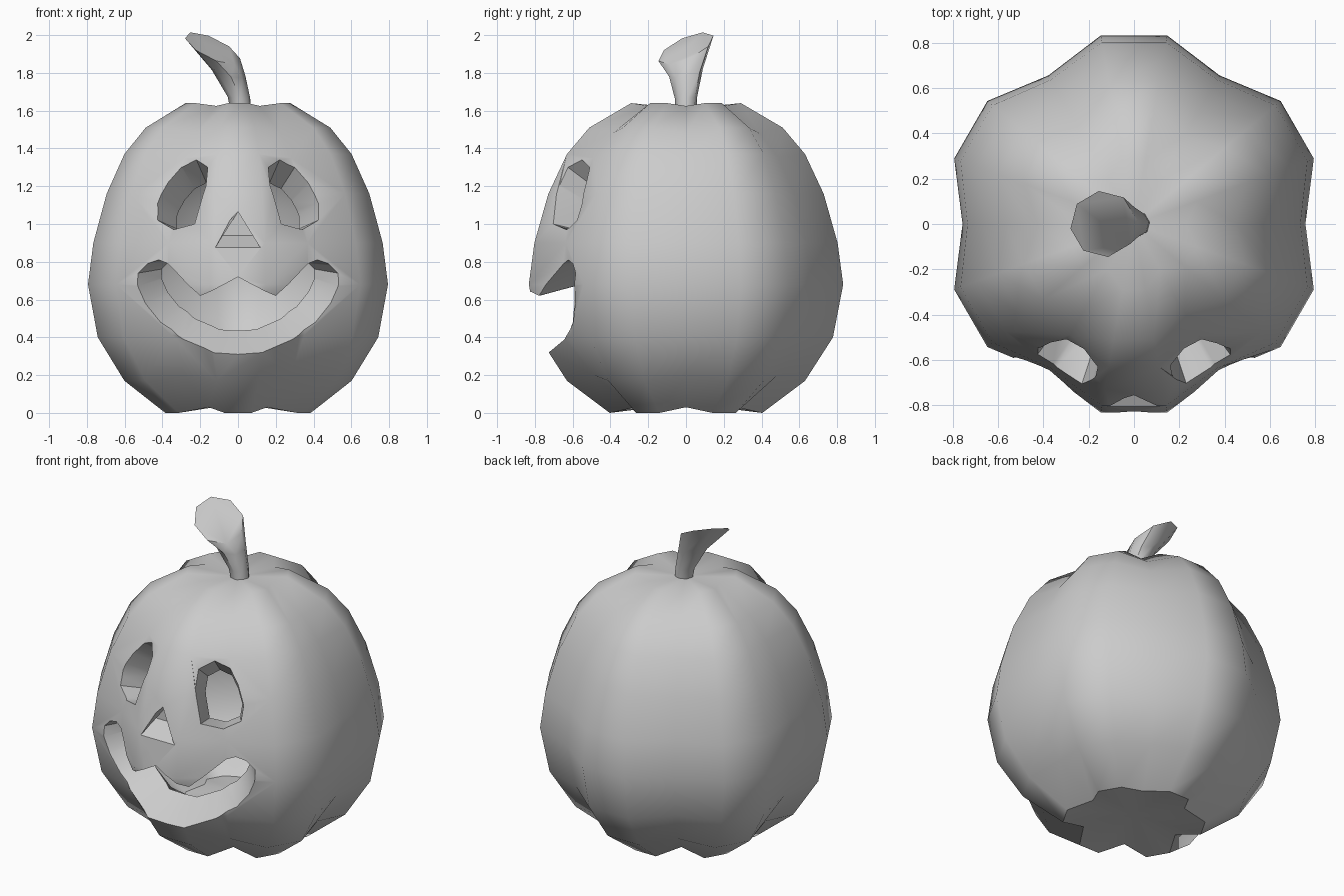
import bpy, bmesh, math
from mathutils import Vector
from mathutils.bvhtree import BVHTree

if "Cube" in bpy.data.objects:
    bpy.data.objects.remove(bpy.data.objects["Cube"])

grey = bpy.data.materials.new("plain_grey")
grey.use_nodes = True
COLOUR = (0.6, 0.6, 0.6, 1)
grey.diffuse_color = COLOUR
grey.node_tree.nodes["Principled BSDF"].inputs["Base Color"].default_value = COLOUR

CENTRE = Vector((0, 0, 0.83))


def make_object(name, bm):
    bmesh.ops.recalc_face_normals(bm, faces=bm.faces)
    mesh = bpy.data.meshes.new(name)
    bm.to_mesh(mesh)
    bm.free()
    mesh.materials.append(grey)
    obj = bpy.data.objects.new(name, mesh)
    bpy.context.collection.objects.link(obj)
    return obj


def loft(name, rings, bottom=None, top=None):
    """Skin rings of points; close the ends with a fan or a single face."""
    bm = bmesh.new()
    loops = [[bm.verts.new(p) for p in ring] for ring in rings]
    n = len(loops[0])
    for a, b in zip(loops, loops[1:]):
        for i in range(n):
            j = (i + 1) % n
            bm.faces.new((a[i], a[j], b[j], b[i]))
    for loop, tip in ((loops[0], bottom), (loops[-1], top)):
        if tip is None:
            bm.faces.new(loop)
        else:
            v = bm.verts.new(tip)
            for i in range(n):
                bm.faces.new((loop[i], loop[(i + 1) % n], v))
    return make_object(name, bm)


# Ribbed body: ridge radius, ridge height, valley radius, valley height
PROFILE = [
    (0.41, 0.00, 0.31, 0.03), (0.64, 0.17, 0.56, 0.20),
    (0.79, 0.40, 0.70, 0.41), (0.845, 0.68, 0.757, 0.68),
    (0.815, 0.90, 0.735, 0.90), (0.74, 1.16, 0.665, 1.15),
    (0.64, 1.37, 0.565, 1.35), (0.52, 1.51, 0.45, 1.48),
    (0.295, 1.64, 0.23, 1.625),
]


def gourd(name, scale):
    rings = []
    for ridge_r, ridge_z, valley_r, valley_z in PROFILE:
        ring = []
        for i in range(18):
            a = math.radians(20 * i)
            r, z = (valley_r, valley_z) if i % 3 == 0 else (ridge_r, ridge_z)
            p = Vector((r * math.cos(a), r * math.sin(a), z))
            ring.append(CENTRE + (p - CENTRE) * scale)
        rings.append(ring)
    tips = [CENTRE + (Vector((0, 0, z)) - CENTRE) * scale for z in (0.05, 1.61)]
    return loft(name, rings, *tips)


body = gourd("pumpkin_body", 1)
surface = BVHTree.FromObject(body, bpy.context.evaluated_depsgraph_get())


def tapered_cutter(name, outline):
    """Cutter whose sides run from the outline on the skin to the centre."""
    front, back = [], []
    for x, z in outline:
        p = surface.ray_cast(Vector((x, -2, z)), Vector((0, 1, 0)))[0]
        d = p - CENTRE
        front.append(CENTRE + d * (-1.2 / d.y))
        back.append(CENTRE + d * (-0.2 / d.y))
    return loft(name, [front, back])


# Carved face
EYE = [(0.16, 1.30), (0.22, 1.34), (0.30, 1.30), (0.37, 1.22), (0.425, 1.11),
       (0.425, 1.02), (0.34, 0.97), (0.23, 1.00), (0.17, 1.20)]
HALF_MOUTH = [(0.20, 0.62), (0.37, 0.79), (0.42, 0.81), (0.48, 0.79),
              (0.53, 0.74), (0.53, 0.67), (0.49, 0.58), (0.41, 0.48),
              (0.29, 0.39), (0.14, 0.325)]
mouth = ([(0, 0.72)] + HALF_MOUTH + [(0, 0.31)]
         + [(-x, z) for x, z in reversed(HALF_MOUTH)])
NOSE = [(-0.12, 0.87), (0.12, 0.87), (0, 1.065)]
nose_front = [(x, -1, z if z > 1 else 0.80) for x, z in NOSE]
nose_skin = [(x, -0.815, z) for x, z in NOSE]
nose_back = [(x, -0.68, max(z, 0.94)) for x, z in NOSE]

cutters = [
    gourd("cavity_cutter", 0.76),
    tapered_cutter("left_eye_cutter", EYE),
    tapered_cutter("right_eye_cutter", [(-x, z) for x, z in EYE]),
    tapered_cutter("mouth_cutter", mouth),
    loft("nose_cutter", [nose_front, nose_skin, nose_back]),
]
bpy.context.view_layer.objects.active = body
for cutter in cutters:
    mod = body.modifiers.new(cutter.name, "BOOLEAN")
    mod.operation = "DIFFERENCE"
    mod.solver = "EXACT"
    mod.object = cutter
    bpy.ops.object.modifier_apply(modifier=mod.name)
for cutter in cutters:
    bpy.data.objects.remove(cutter)

# Leaning, flared stem: centre x, centre z, radius, amount of tilt
stem_rings = []
for cx, cz, r, tilt in ((0.017, 1.59, 0.055, 0), (0.005, 1.67, 0.06, 0.15),
                        (-0.05, 1.80, 0.09, 0.5), (-0.135, 1.93, 0.147, 1)):
    ring = []
    for i in range(8):
        a = math.radians(8 + 45 * i)
        x, y = r * math.cos(a), r * math.sin(a)
        ring.append((cx + x, y, cz + tilt * (0.4 * y - 0.42 * x)))
    stem_rings.append(ring)
stem = loft("stem", stem_rings)

# Shading
for obj, angle in ((body, 40), (stem, 50)):
    bpy.ops.object.select_all(action="DESELECT")
    obj.select_set(True)
    bpy.context.view_layer.objects.active = obj
    bpy.ops.object.shade_smooth_by_angle(angle=math.radians(angle))
